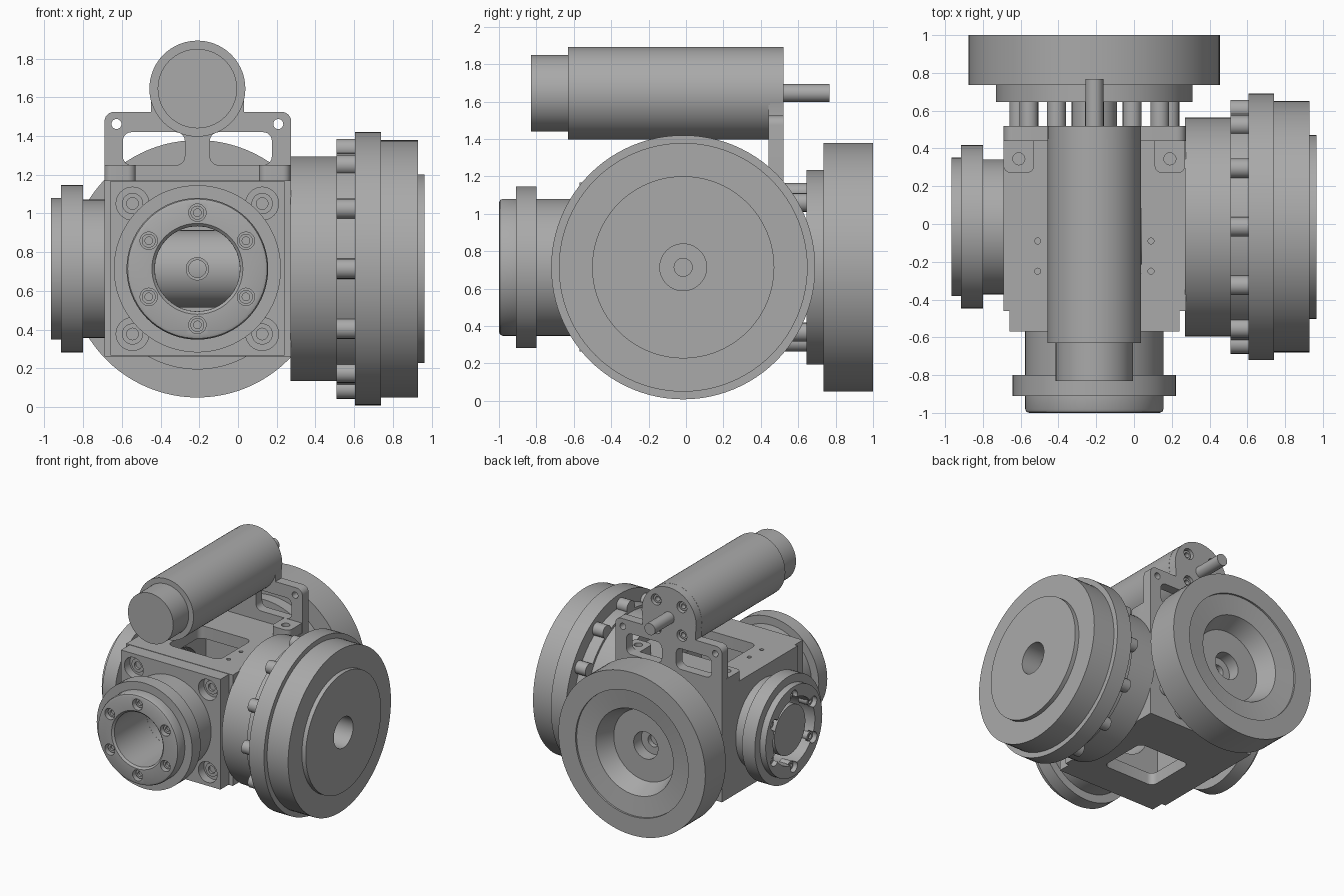
import bpy, bmesh, math
from math import cos, sin, pi
from mathutils import Vector

if "Cube" in bpy.data.objects:
    bpy.data.objects.remove(bpy.data.objects["Cube"])

grey = bpy.data.materials.new("machined grey")
grey.use_nodes = True
grey.diffuse_color = (0.4, 0.4, 0.4, 1)
grey.node_tree.nodes["Principled BSDF"].inputs["Base Color"].default_value = (0.4, 0.4, 0.4, 1)

CX, CY, CZ = -0.21, -0.015, 0.714      # crossing point of the two wheel axes
MZ = 1.645                             # motor axis height
AXES = {"x": ("y", "z"), "y": ("z", "x"), "z": ("x", "y")}
UNIT = {"x": Vector((1, 0, 0)), "y": Vector((0, 1, 0)), "z": Vector((0, 0, 1))}


def finish(name, bm):
    bmesh.ops.recalc_face_normals(bm, faces=bm.faces)
    mesh = bpy.data.meshes.new(name)
    bm.to_mesh(mesh)
    bm.free()
    obj = bpy.data.objects.new(name, mesh)
    bpy.context.collection.objects.link(obj)
    mesh.materials.append(grey)
    return obj


def lathe(name, axis, centre, profile, sides=64):
    """Turn (radius, position) points; a profile starting off-axis closes into a ring."""
    u, v, a = UNIT[AXES[axis][0]], UNIT[AXES[axis][1]], UNIT[axis]
    c = Vector(centre)
    bm = bmesh.new()
    rows = []
    for r, h in profile:
        n = sides if r > 0 else 1
        rows.append([bm.verts.new(c + a * h + r * (u * cos(2 * pi * i / sides) + v * sin(2 * pi * i / sides)))
                     for i in range(n)])
    pairs = list(zip(rows, rows[1:]))
    if profile[0][0] > 0:
        pairs.append((rows[-1], rows[0]))
    for p, q in pairs:
        for i in range(sides):
            quad = [p[i % len(p)], p[(i + 1) % len(p)], q[(i + 1) % len(q)], q[i % len(q)]]
            bm.faces.new(list(dict.fromkeys(quad)))
    return finish(name, bm)


def rod(name, axis, centre, r, h0, h1, sides=32):
    return lathe(name, axis, centre, [(0, h0), (r, h0), (r, h1), (0, h1)], sides)


def box(name, x0, x1, y0, y1, z0, z1, round_axis=None, radius=0.05):
    bm = bmesh.new()
    bmesh.ops.create_cube(bm, size=1)
    for v in bm.verts:
        v.co = Vector(((x0 + x1) / 2 + v.co.x * (x1 - x0), (y0 + y1) / 2 + v.co.y * (y1 - y0),
                       (z0 + z1) / 2 + v.co.z * (z1 - z0)))
    if round_axis:
        edges = [e for e in bm.edges
                 if abs((e.verts[0].co - e.verts[1].co).normalized().dot(UNIT[round_axis])) > 0.9]
        bmesh.ops.bevel(bm, geom=edges, offset=radius, segments=6, profile=0.5, affect="EDGES")
    return finish(name, bm)


def boolean(target, tools, operation="DIFFERENCE"):
    for tool in tools:
        tool.hide_render = True
        mod = target.modifiers.new("cut", "BOOLEAN")
        mod.operation, mod.solver, mod.object = operation, "EXACT", tool
        bpy.context.view_layer.objects.active = target
        bpy.ops.object.modifier_apply(modifier=mod.name)
        bpy.data.objects.remove(tool)


def ring(count, radius, start=0.0):
    return [(radius * cos(start + 2 * pi * i / count), radius * sin(start + 2 * pi * i / count))
            for i in range(count)]


def screw(name, axis, centre, r, face, out):
    """Socket-head screw whose head sits at face and points along out."""
    back, floor = face - out * 0.08, face - out * 0.04
    lathe(name, axis, centre, [(0, back), (r, back), (r, face), (r * .55, face), (r * .55, floor), (0, floor)], 18)


# Gearbox housing: hollow block with front plate, bores and windows
housing = box("housing", -0.69, 0.275, -0.46, 0.52, 0.262, 1.17)
boolean(housing, [box("plate", -0.66, 0.24, -0.57, -0.4, 0.265, 1.167)], "UNION")
boolean(housing, [
    box("cavity", -0.53, 0.11, -0.36, 0.34, 0.36, 1.07),
    box("windows", -0.43, 0.04, -0.3, 0.12, 0.2, 1.3, "z"),
    rod("front_bore", "y", (CX, 0, CZ), 0.22, -0.7, 0),
    rod("left_bore", "x", (0, CY, CZ), 0.28, -0.8, -0.4)])
corners = [(CX + sx * 0.335, CZ + sz * 0.337) for sx in (-1, 1) for sz in (-1, 1)]
boolean(housing, [rod("pocket", "y", (x, 0, z), 0.085, -0.65, -0.5) for x, z in corners])
boolean(housing, [rod("pin_hole", "z", (x, y, 0), 0.016, 1.1, 1.3, 16)
                  for x in (-0.51, 0.09) for y in (-0.09, -0.25)])
for x, z in corners:
    screw("corner_screw", "y", (x, 0, z), 0.055, -0.52, -1)

# Inner cross shaft with a small centre boss
rod("cross_shaft", "x", (0, CY, CZ), 0.2, -0.93, 0.3, 48)
lathe("centre_boss", "y", (CX, 0, CZ), [(0, -0.1), (0.06, -0.1), (0.06, -0.24), (0.045, -0.24), (0.045, -0.2), (0, -0.2)])

# Front flange with six screws
front = lathe("front_flange", "y", (CX, 0, CZ), [
    (0.22, -0.5), (0.22, -0.985), (0.235, -1.0), (0.345, -1.0), (0.36, -0.994), (0.366, -0.98), (0.366, -0.91),
    (0.432, -0.91), (0.432, -0.8), (0.366, -0.8), (0.366, -0.5)], 72)
spots = ring(6, 0.29, pi / 2)
boolean(front, [rod("hole", "y", (CX + a, 0, CZ + b), 0.045, -1.05, -0.95, 24) for a, b in spots])
for a, b in spots:
    screw("front_flange_screw", "y", (CX + a, 0, CZ + b), 0.036, -0.97, -1)

# Left flange with scalloped bore and screws
left = lathe("left_flange", "x", (0, CY, CZ), [
    (0.27, -0.6), (0.27, -0.967), (0.366, -0.967), (0.366, -0.915), (0.432, -0.915), (0.432, -0.8),
    (0.357, -0.8), (0.357, -0.6)], 72)
boolean(left, [rod("hole", "x", (0, CY + a, CZ + b), 0.045, -1.05, -0.92, 24) for a, b in spots])
for a, b in spots:
    screw("left_flange_screw", "x", (0, CY + a, CZ + b), 0.036, -0.935, -1)

# Right wheel: drum, lobed ring, stepped rim and bored face
lathe("right_wheel", "x", (0, CY, CZ), [
    (0, 0.27), (0.58, 0.27), (0.58, 0.51), (0.6, 0.51), (0.6, 0.605), (0.706, 0.605), (0.706, 0.74),
    (0.665, 0.74), (0.665, 0.93), (0.487, 0.93), (0.487, 0.965), (0.125, 0.965), (0.125, 0.8),
    (0.048, 0.8), (0.048, 0.7), (0, 0.7)], 96)
for a, b in ring(12, 0.62):
    rod("right_wheel_lobe", "x", (0, CY + a, CZ + b), 0.052, 0.51, 0.61, 20)

# Back wheel: dished face, inner plate, posts and axle
lathe("back_wheel", "y", (CX, 0, CZ), [
    (0, 0.645), (0.52, 0.645), (0.52, 0.735), (0.665, 0.735), (0.665, 1.0), (0.51, 1.0), (0.51, 0.985),
    (0.35, 0.965), (0.29, 0.82), (0.11, 0.82), (0.11, 0.72), (0.05, 0.72), (0.05, 0.68), (0, 0.68)], 96)
for a, b in ring(12, 0.4):
    rod("back_wheel_post", "y", (CX + a, 0, CZ + b), 0.05, 0.5, 0.66, 20)
rod("back_axle", "y", (CX, 0, CZ), 0.12, 0.5, 0.66)

# Motor bracket: rounded plate with windows, feet and screw holes
bracket = box("motor_bracket", -0.69, 0.275, 0.44, 0.52, 1.1, 1.525, "y")
boolean(bracket, [box("lower_trim", -0.8, 0.4, 0.3, 0.6, 1.0, 1.168)])
boolean(bracket, [box("neck", -0.45, 0.03, 0.44, 0.52, 1.44, 1.62),
                  rod("motor_pad", "y", (CX, 0, MZ), 0.247, 0.44, 0.52, 64)], "UNION")
boolean(bracket, [box("window", x - 0.16, x + 0.16, 0.3, 0.6, 1.25, 1.42, "y", 0.045)
                  for x in (CX - 0.225, CX + 0.225)])
motor_holes = ring(4, 0.165, pi / 4)
boolean(bracket, [rod("ear_hole", "y", (CX + s * 0.418, 0, 1.462), 0.026, 0.4, 0.6, 20) for s in (-1, 1)]
        + [rod("screw_hole", "y", (CX + a, 0, MZ + b), 0.045, 0.46, 0.6, 20) for a, b in motor_holes])
for a, b in motor_holes:
    screw("motor_screw", "y", (CX + a, 0, MZ + b), 0.036, 0.5, 1)
for s in (-1, 1):
    x = CX + s * 0.4
    foot = box("bracket_foot", x - 0.081, x + 0.081, 0.27, 0.5, 1.165, 1.25, "z", 0.04)
    boolean(foot, [rod("foot_hole", "z", (x, 0.345, 0), 0.032, 1.2, 1.3, 20)])

# Motor: body, rear cap and output shaft
lathe("motor", "y", (CX, 0, MZ), [
    (0, -0.83), (0.205, -0.83), (0.205, -0.63), (0.248, -0.63), (0.248, 0.45), (0, 0.45)], 72)
rod("motor_shaft", "y", (CX, 0, MZ), 0.048, 0.45, 0.768)

# Smooth the round surfaces, keep machined edges sharp
bpy.ops.object.select_all(action="DESELECT")
for obj in bpy.context.scene.objects:
    if obj.type == "MESH":
        obj.select_set(True)
        bpy.context.view_layer.objects.active = obj
bpy.ops.object.shade_smooth_by_angle(angle=math.radians(30))
